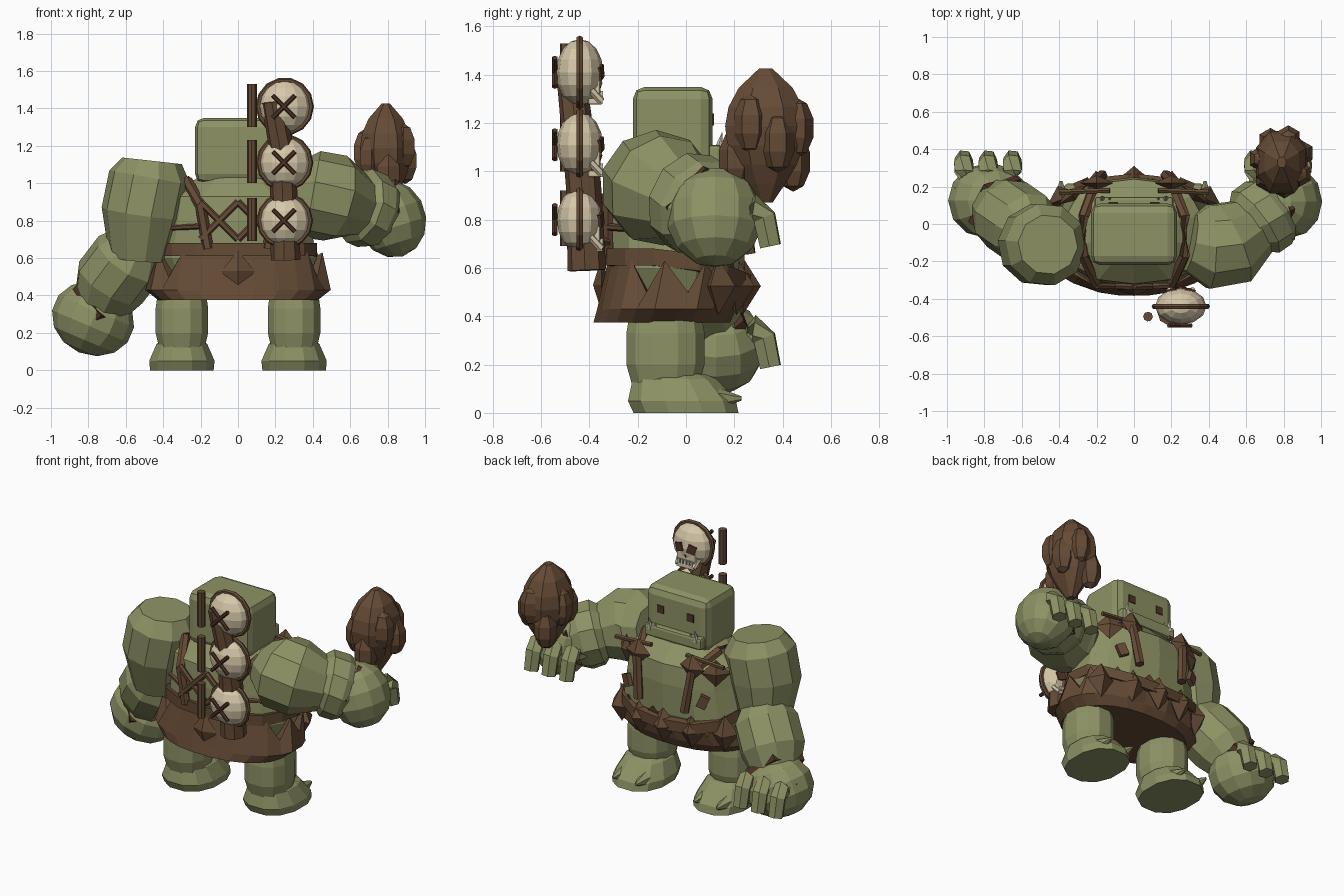
import bpy, bmesh, math
from math import sin, cos, pi
from mathutils import Vector

if "Cube" in bpy.data.objects:
    bpy.data.objects.remove(bpy.data.objects["Cube"], do_unlink=True)


def material(name, red, green, blue):
    mat = bpy.data.materials.new(name)
    mat.use_nodes = True
    mat.diffuse_color = (red, green, blue, 1)
    mat.node_tree.nodes["Principled BSDF"].inputs["Base Color"].default_value = mat.diffuse_color
    return mat


GREEN = material("green skin", 0.27, 0.29, 0.13)
BROWN = material("brown leather", 0.13, 0.07, 0.036)
DARK = material("dark brown", 0.08, 0.034, 0.02)
BONE = material("bone", 0.68, 0.58, 0.4)
TUSK = material("pale ivory", 0.62, 0.57, 0.47)
SIDES = (-1, 1)


def finish(name, bm, mat, location=(0, 0, 0), rotation=(0, 0, 0)):
    bmesh.ops.recalc_face_normals(bm, faces=bm.faces)
    mesh = bpy.data.meshes.new(name)
    bm.to_mesh(mesh)
    bm.free()
    mesh.materials.append(mat)
    obj = bpy.data.objects.new(name, mesh)
    obj.location, obj.rotation_euler = location, rotation
    bpy.context.scene.collection.objects.link(obj)


def loft(name, rings, mat):
    bm = bmesh.new()
    loops = [[bm.verts.new(point) for point in ring] for ring in rings]
    for low, high in zip(loops, loops[1:]):
        for i in range(len(low)):
            bm.faces.new((low[i - 1], low[i], high[i], high[i - 1]))
    bm.faces.new(loops[0])
    bm.faces.new(loops[-1])
    finish(name, bm, mat)


def oval(z, rx, ry, cx=0, cy=0, count=12, power=2.3):
    # boxy ellipse at height z
    def bend(value):
        return math.copysign(abs(value) ** (2 / power), value)
    angles = [2 * pi * (i + 0.5) / count for i in range(count)]
    return [(cx + rx * bend(cos(a)), cy + ry * bend(sin(a)), z) for a in angles]


def limb(name, path, radius, mat, count=6, swell=0, taper=0):
    # tube along a path, swollen in the middle or tapered to the end
    path = [Vector(point) for point in path]
    last = len(path) - 1
    rings = []
    for i, point in enumerate(path):
        along = path[min(i + 1, last)] - path[max(i - 1, 0)]
        side = along.cross(Vector((0.1, 1, 0))).normalized()
        up = along.cross(side).normalized()
        t = i / last
        size = radius * (1 - swell * (2 * t - 1) ** 2) * (1 - taper * t)
        angles = [2 * pi * k / count for k in range(count)]
        rings.append([point + size * (cos(a) * side + sin(a) * up) for a in angles])
    loft(name, rings, mat)


def ball(name, location, size, mat, segments=12, rings=7, rotation=(0, 0, 0)):
    bm = bmesh.new()
    bmesh.ops.create_uvsphere(bm, u_segments=segments, v_segments=rings, radius=1)
    bmesh.ops.scale(bm, vec=size, verts=bm.verts)
    finish(name, bm, mat, location, rotation)


def stud(name, location, size, mat=BROWN, turn=0):
    # four sided diamond
    ball(name, location, size, mat, 4, 2, (0, 0, turn))


def box(name, location, size, mat, bevel=0, rotation=(0, 0, 0)):
    bm = bmesh.new()
    bmesh.ops.create_cube(bm, size=1)
    bmesh.ops.scale(bm, vec=size, verts=bm.verts)
    if bevel:
        bmesh.ops.bevel(bm, geom=bm.edges[:], offset=bevel, segments=2, affect='EDGES', profile=0.5)
    finish(name, bm, mat, location, rotation)


# torso
loft("torso", [oval(z, rx, ry, cy=-0.04, count=14, power=2.5) for z, rx, ry in (
    (0.4, 0.34, 0.2), (0.6, 0.43, 0.28), (0.8, 0.39, 0.29), (0.93, 0.37, 0.28), (1.03, 0.22, 0.18))], GREEN)

# head, jaw and face
box("head", (0, -0.055, 1.175), (0.46, 0.33, 0.35), GREEN, 0.05)
box("jaw", (0, 0.06, 1.07), (0.42, 0.17, 0.08), GREEN, 0.015)
for s in SIDES:
    box("eye", (0.11 * s, 0.112, 1.215), (0.05, 0.009, 0.05), DARK)
    limb("tusk", [(0.17 * s, 0.13, 1.08), (0.17 * s, 0.15, 1.16)], 0.02, TUSK, taper=0.9)
    limb("small_tusk", [(0.13 * s, 0.13, 1.08), (0.13 * s, 0.14, 1.13)], 0.015, TUSK, taper=0.9)

# legs and feet
for s in SIDES:
    middle = 0.3 * s
    loft("leg", [oval(z, r, r * 1.15, middle, -0.085) for z, r in (
        (0.12, 0.125), (0.2, 0.145), (0.33, 0.145), (0.43, 0.13))], GREEN)
    loft("foot", [oval(z, r, r * 1.28, middle, -z / 3) for z, r in (
        (0, 0.175), (0.05, 0.18), (0.14, 0.14), (0.16, 0.11))], GREEN)
    for x in (middle - 0.09, middle + 0.08):
        limb("toe_spur", [(x, 0.13, 0.06), (x, 0.23, 0.06)], 0.045, GREEN, taper=0.8)

# hide skirt with a ragged upper edge
hem = oval(0.375, 0.43, 0.285, 0, -0.1, 24)
flare = oval(0.43, 0.5, 0.29, 0, -0.08, 24)
rim = [(x, y, 0.63 if i % 2 or abs(x) < 0.3 and y < 0 else 0.5)
       for i, (x, y, z) in enumerate(oval(0, 0.455, 0.285, 0, -0.04, 24))]
lining = [(x * 0.85, y * 0.85, z - 0.04) for x, y, z in rim]
loft("skirt", [hem, flare, rim, lining], BROWN)

# belt, sagging under the belly, with spikes
loft("belt", [[(x, y, z - 0.4 * max(0, y)) for x, y, z in oval(height, 0.43, 0.31, 0, -0.04, 14, 2.5)]
              for height in (0.61, 0.68)], BROWN)
stud("back_diamond", (0, -0.35, 0.53), (0.09, 0.035, 0.11))
for i in range(-2, 3):
    x = 0.19 * i
    stud("belt_spike", (x, 0.235 - 0.7 * x * x, 0.525), (0.09, 0.075, 0.12), turn=-x)

# harness straps, crossed back cords and chest plates
for s in SIDES:
    limb("shoulder_strap", [(x * s, y, z) for x, y, z in (
        (0.16, -0.32, 0.65), (0.2, -0.32, 0.88), (0.27, -0.17, 1.01), (0.27, 0.04, 1.01),
        (0.2, 0.23, 0.92), (0.17, 0.26, 0.66))], 0.03, BROWN)
    for start, end in ((0.9, 0.7), (0.7, 0.9)):
        limb("back_cord", [(0.2 * s, -0.33, start), (0, -0.335, end)], 0.018, BROWN)
    limb("side_cord", [(0.2 * s, -0.32, 0.77), (0.37 * s, -0.2, 0.76)], 0.015, BROWN)
    limb("chest_bar", [(0.13 * s, 0.18, 1), (0.4 * s, 0.17, 0.98)], 0.015, BROWN)
    stud("chest_plate", (0.2 * s, 0.22, 0.95), (0.09, 0.04, 0.09))
    stud("shoulder_plate", (0.33 * s, 0.155, 0.92), (0.09, 0.035, 0.09), turn=-0.6 * s)
    box("belly_plate", (0.28 * s, 0.22, 0.74), (0.06, 0.03, 0.08), BROWN, rotation=(0, 0.4 * s, -0.4 * s))

# lowered arm
limb("right_upper_arm", [(-0.46, -0.11, 1.12), (-0.47, -0.11, 1.03), (-0.51, -0.11, 0.84), (-0.53, -0.08, 0.6)],
     0.23, GREEN, 10, swell=0.3)
limb("right_forearm", [(-0.54, -0.06, 0.68), (-0.58, -0.02, 0.6), (-0.68, 0.05, 0.47), (-0.74, 0.1, 0.34)],
     0.21, GREEN, 10, swell=0.3)
limb("right_wrist_wrap", [(-0.71, 0.08, 0.38), (-0.74, 0.1, 0.35)], 0.19, DARK, 5)
ball("right_hand", (-0.775, 0.125, 0.275), (0.225, 0.205, 0.195), GREEN, rotation=(0, 0.4, 0))

# raised arm
limb("left_upper_arm", [(0.3, -0.1, 0.96), (0.4, -0.12, 0.94), (0.52, -0.1, 0.92), (0.66, 0, 0.87)],
     0.245, GREEN, 10, swell=0.35)
limb("left_forearm", [(0.6, -0.03, 0.89), (0.65, 0.01, 0.88), (0.72, 0.06, 0.85), (0.8, 0.12, 0.82)],
     0.215, GREEN, 10, swell=0.3)
limb("left_wrist_wrap", [(0.75, 0.08, 0.85), (0.77, 0.09, 0.84)], 0.195, DARK, 5)
ball("left_hand", (0.82, 0.12, 0.81), (0.185, 0.2, 0.21), GREEN, rotation=(0, -0.3, 0))

# fingers, bent down in front of each palm
for side, first, z in (("right", -0.91, 0.35), ("left", 0.64, 0.85)):
    for i in range(3):
        x = first + 0.13 * i
        limb(side + "_finger", [(x, 0.2, z - 0.02), (x, 0.28, z), (x, 0.325, z - 0.04), (x, 0.35, z - 0.16)],
             0.06, GREEN, taper=0.2)

# egg shaped club head with knobs
club = []
for i in range(8):
    t = i / 7
    r = max(0.03, 0.18 * abs(sin(pi * t ** 1.2)) ** 0.6)
    club.append(oval(0.87 + 0.555 * t, r * 0.82, r, 0.79, 0.33, 8))
loft("club_head", club, BROWN)
for i in range(7):
    a = 2 * pi * i / 7 + 0.35
    ball("club_knob", (0.79 + 0.11 * cos(a), 0.335 + 0.13 * sin(a), 1.12 + 0.08 * sin(2.3 * i)),
         (0.073, 0.073, 0.125), BROWN, 6, 5)

# trophy pole
limb("trophy_pole", [(0.255, -0.41, 0.59), (0.245, -0.425, 0.95), (0.235, -0.45, 1.17), (0.185, -0.48, 1.44)],
     0.08, BROWN, 8, taper=0.25)


def trophy(x, y, z, r):
    # skull in a hoop, crossed sticks behind it and a rod beside it
    ball("skull", (x, y, z), (r * 0.9, r * 0.64, r * 0.9), BONE, 12, 8)
    bpy.ops.mesh.primitive_torus_add(location=(x, y, z), rotation=(pi / 2, 0, 0), major_segments=14,
                                     minor_segments=6, major_radius=r * 0.92, minor_radius=r * 0.1)
    hoop = bpy.context.object
    hoop.name = "skull_hoop"
    hoop.data.materials.append(BROWN)
    bpy.ops.object.shade_flat()
    box("skull_cheeks", (x, y + 0.055, z - 0.06), (0.14, 0.06, 0.07), BONE, 0.01)
    box("skull_jaw", (x, y + 0.065, z - 0.12), (0.13, 0.06, 0.025), BONE, 0.005)
    back = y - 0.103
    for s in SIDES:
        box("eye_socket", (x + 0.045 * s, y + 0.086, z), (0.055, 0.018, 0.055), DARK, rotation=(0, 0.3 * s, -0.25 * s))
        limb("jaw_hinge", [(x + 0.075 * s, y + 0.03, z - 0.055), (x + 0.06 * s, y + 0.09, z - 0.12)], 0.016, BONE)
        limb("cross_stick", [(x - 0.065, back, z - 0.06 * s), (x + 0.055, back, z + 0.06 * s)], 0.012, DARK)
    stud("nose_hole", (x, y + 0.086, z - 0.045), (0.018, 0.008, 0.024), DARK)
    for i in range(-2, 3):
        box("tooth", (x + 0.024 * i, y + 0.088, z - 0.093), (0.016, 0.018, 0.03), TUSK)
    limb("hanging_rod", [(0.075, -0.495, z - 0.11), (0.075, -0.495, z + 0.12)], 0.026, BROWN, 8)


for z, r in ((1.41, 0.153), (1.11, 0.15), (0.8, 0.148)):
    trophy(0.25, -0.44, z, r)
